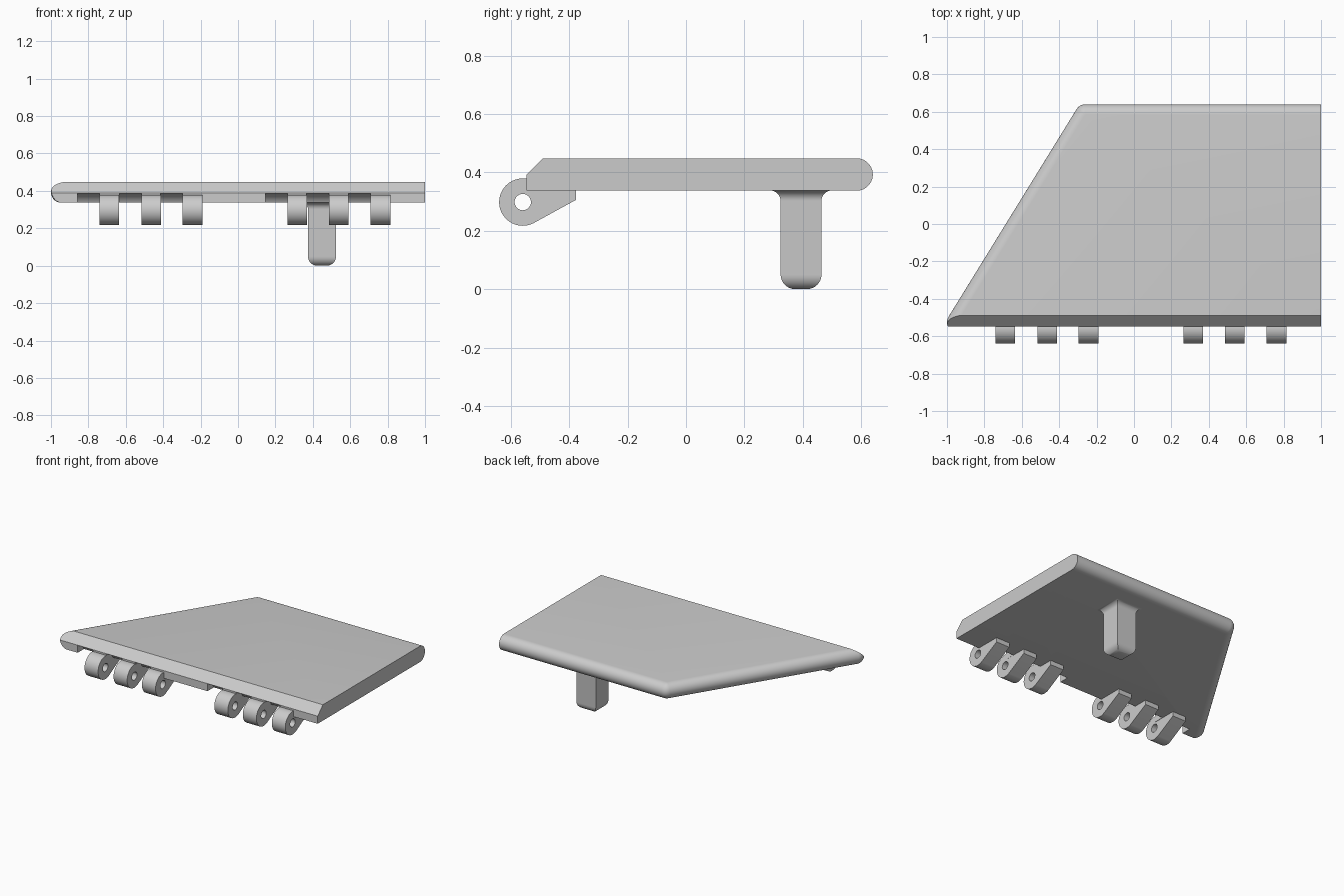
import bpy, bmesh
from math import sin, cos, pi, radians
from mathutils import Vector

cube = bpy.data.objects.get("Cube")
if cube:
    bpy.data.objects.remove(cube, do_unlink=True)

grey = bpy.data.materials.new("light_grey")
grey.use_nodes = True
COLOUR = (0.6, 0.6, 0.6, 1)
grey.diffuse_color = COLOUR
grey.node_tree.nodes["Principled BSDF"].inputs["Base Color"].default_value = COLOUR

# Shared dimensions
BOTTOM, RADIUS = 0.337, 0.0555
MID = BOTTOM + RADIUS
FRONT = -0.547
PIN_Y, PIN_Z = -0.559, 0.298
FINGER = 0.105
FINGERS = (-0.688, -0.463, -0.243, 0.317, 0.538, 0.762)


def finish(bm, name):
    bmesh.ops.recalc_face_normals(bm, faces=bm.faces[:])
    mesh = bpy.data.meshes.new(name)
    bm.to_mesh(mesh)
    bm.free()
    mesh.materials.append(grey)
    obj = bpy.data.objects.new(name, mesh)
    bpy.context.collection.objects.link(obj)
    return obj


def hull(bm, points):
    verts = [bm.verts.new(p) for p in points]
    result = bmesh.ops.convex_hull(bm, input=verts)
    inside = [v for v in verts if v.is_valid and not v.link_faces]
    bmesh.ops.delete(bm, geom=inside, context='VERTS')
    return result


def flatten(bm):
    bmesh.ops.dissolve_limit(bm, angle_limit=radians(0.5),
                             verts=bm.verts[:], edges=bm.edges[:])


def pin_circle(radius, count=40):
    return [(PIN_Y + radius * cos(2 * pi * i / count),
             PIN_Z + radius * sin(2 * pi * i / count)) for i in range(count)]


def prism(bm, profile, x0, x1):
    hull(bm, [(x, y, z) for x in (x0, x1) for y, z in profile])


def smooth(obj):
    bpy.ops.object.select_all(action='DESELECT')
    obj.select_set(True)
    bpy.context.view_layer.objects.active = obj
    bpy.ops.object.shade_smooth_by_angle(angle=radians(30))


def cut(obj, cutter):
    mod = obj.modifiers.new("cut", 'BOOLEAN')
    mod.operation = 'DIFFERENCE'
    mod.solver = 'EXACT'
    mod.object = cutter
    bpy.context.view_layer.objects.active = obj
    bpy.ops.object.modifier_apply(modifier=mod.name)
    bpy.data.objects.remove(cutter, do_unlink=True)


# Plate: rounded back and slanted edges, flat front and side
bm = bmesh.new()
points = []
STEPS = 14
for i in range(STEPS + 1):
    a = -pi / 2 + pi * i / STEPS
    r, z = RADIUS * cos(a), MID + RADIUS * sin(a)
    if i in (0, STEPS):
        r = 0
    points += [(1, 0.64 - RADIUS + r, z), (1, -0.6, z), (-0.9445, -0.6, z)]
    for k in range(6):
        back, tip = radians(90 + 58.3 * k / 5), radians(148.3 + 56 * k / 5)
        if r > 0 or k == 0:
            points.append((-0.26 + r * cos(back), 0.64 - RADIUS + r * sin(back), z))
            points.append((-0.9445 + r * cos(tip), -0.525 + r * sin(tip), z))
hull(bm, points)
flatten(bm)
# Trim the front face, then its top chamfer
for point, normal in (((0, FRONT, 0), (0, -1, 0)),
                      ((0, FRONT, 0.39), (0, -1, 1))):
    geom = bm.verts[:] + bm.edges[:] + bm.faces[:]
    res = bmesh.ops.bisect_plane(bm, geom=geom, plane_co=Vector(point),
                                 plane_no=Vector(normal), clear_outer=True)
    rim = [e for e in res["geom_cut"] if isinstance(e, bmesh.types.BMEdge)]
    bmesh.ops.holes_fill(bm, edges=rim, sides=0)
plate = finish(bm, "plate")

# Round clearance notches beside each hinge finger
bm = bmesh.new()
for x in FINGERS:
    edge = x - FINGER / 2
    prism(bm, pin_circle(0.091), edge - 0.118, edge)
flatten(bm)
cut(plate, finish(bm, "notch_cutter"))
smooth(plate)

# Hinge fingers with a pin hole
for n, x in enumerate(FINGERS):
    bm = bmesh.new()
    profile = pin_circle(0.081) + [(-0.376, 0.306), (-0.376, 0.34)]
    prism(bm, profile, x - FINGER / 2, x + FINGER / 2)
    flatten(bm)
    finger = finish(bm, f"hinge_finger_{n + 1}")
    bm = bmesh.new()
    prism(bm, pin_circle(0.028, 28), x - FINGER, x + FINGER)
    flatten(bm)
    cut(finger, finish(bm, "pin_hole_cutter"))
    smooth(finger)

# Post: square section, rounded foot and flared root
bm = bmesh.new()
FOOT, FLARE = 0.05, 0.036
levels = []
for i in range(9):
    a = pi / 2 * i / 8
    levels.append((-FOOT * (1 - sin(a)), FOOT * (1 - cos(a))))
for i in range(9):
    a = pi / 2 * i / 8
    levels.append((FLARE * (1 - cos(a)), BOTTOM + 0.001 - FLARE * (1 - sin(a))))
rings = []
for grow, z in levels:
    hx, hy = 0.075 + grow, 0.07 + grow
    rings.append([bm.verts.new((0.449 + sx * hx, 0.394 + sy * hy, z))
                  for sx, sy in ((-1, -1), (1, -1), (1, 1), (-1, 1))])
for low, high in zip(rings, rings[1:]):
    for i in range(4):
        j = (i + 1) % 4
        bm.faces.new((low[i], low[j], high[j], high[i]))
bm.faces.new(rings[0])
bm.faces.new(rings[-1])
smooth(finish(bm, "post"))
